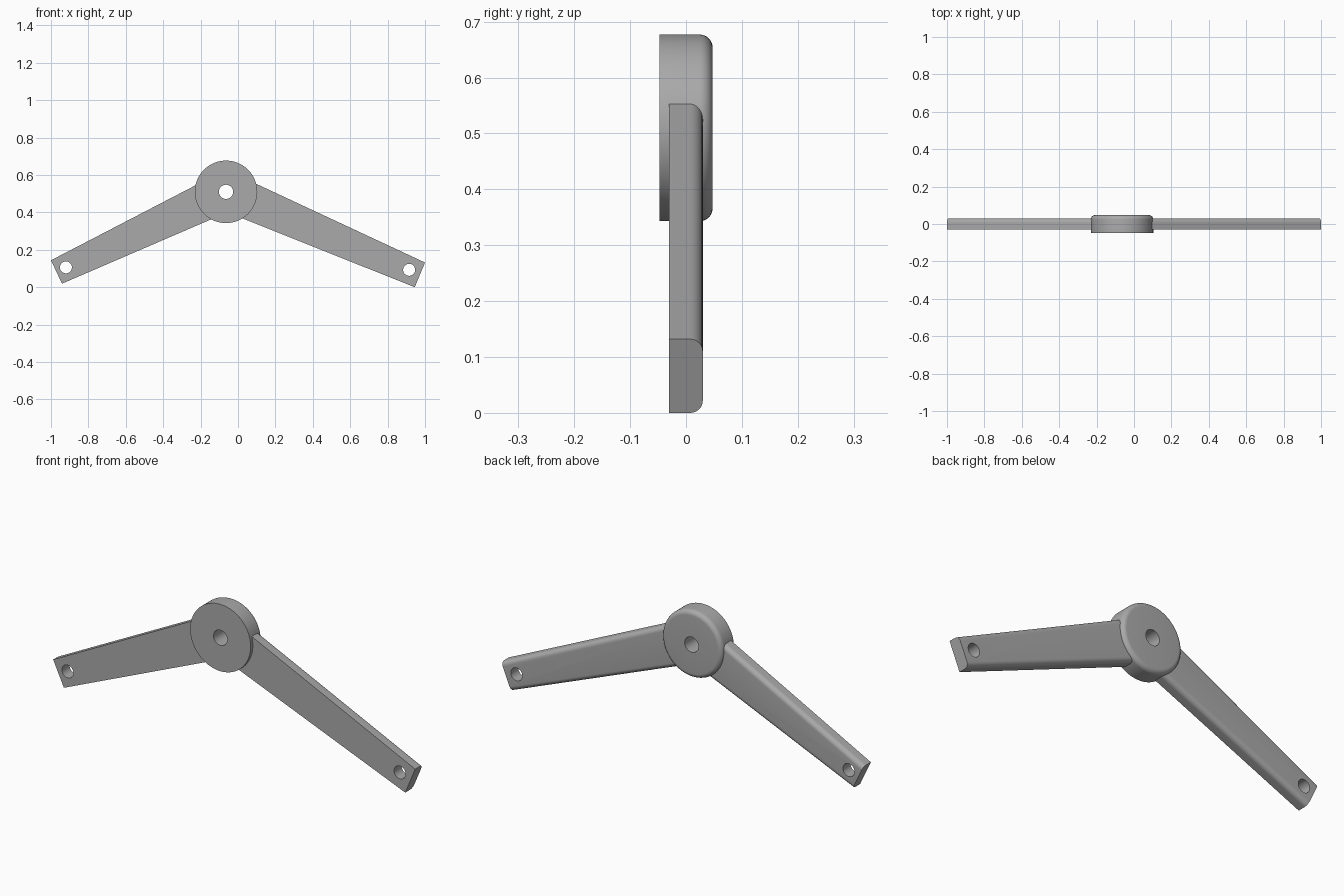
import bpy, bmesh, math
from mathutils import Vector, Matrix

if "Cube" in bpy.data.objects:
    bpy.data.objects.remove(bpy.data.objects["Cube"])

grey = bpy.data.materials.new("plain grey")
grey.use_nodes = True
COLOUR = (0.4, 0.4, 0.4, 1)
grey.diffuse_color = COLOUR
grey.node_tree.nodes["Principled BSDF"].inputs["Base Color"].default_value = COLOUR

HUB = Vector((-0.064, 0, 0.51))
FILLET = 0.023


def make_object(name, bm):
    bmesh.ops.recalc_face_normals(bm, faces=bm.faces)
    mesh = bpy.data.meshes.new(name)
    bm.to_mesh(mesh)
    bm.free()
    mesh.materials.append(grey)
    obj = bpy.data.objects.new(name, mesh)
    bpy.context.collection.objects.link(obj)
    return obj


def activate(obj):
    bpy.ops.object.select_all(action='DESELECT')
    obj.select_set(True)
    bpy.context.view_layer.objects.active = obj


def quarter_round(u, v, steps=8):
    """Points of a rounded corner, going from the +u side to the +v side."""
    angles = [math.pi / 2 * i / steps for i in range(steps + 1)]
    return [(u + FILLET * math.cos(a), v + FILLET * math.sin(a)) for a in angles]


# Hub: ring profile turned about the y axis, rounded on its back rim
def make_hub(radius, hole, half, segments=96):
    profile = [(hole, -half), (radius, -half)]
    profile += quarter_round(radius - FILLET, half - FILLET) + [(hole, half)]
    bm = bmesh.new()
    rings = []
    for i in range(segments):
        a = math.tau * i / segments
        rings.append([bm.verts.new(HUB + Vector((r * math.cos(a), y, r * math.sin(a))))
                      for r, y in profile])
    n = len(profile)
    for i, ring in enumerate(rings):
        other = rings[(i + 1) % segments]
        for j in range(n):
            k = (j + 1) % n
            bm.faces.new((ring[j], ring[k], other[k], other[j]))
    return make_object("hub", bm)


# Arm: tapered bar with two rounded back edges and a pin hole at the tip
def make_arm(name, tip_top, tip_low, root_top, root_low, hole, half=0.03):
    bm = bmesh.new()
    ends = []
    tips = [Vector((x, 0, z)) for x, z in (tip_top, tip_low)]
    roots = [Vector((x, 0, z)) for x, z in (root_top, root_low)]
    roots = [t.lerp(r, 1.05) for t, r in zip(tips, roots)]  # reach inside the hub
    for top, low in (tips, roots):
        middle, across = (top + low) / 2, (top - low).normalized()
        h = (top - low).length / 2
        corner = quarter_round(h - FILLET, half - FILLET)
        section = [(-h, -half), (h, -half)] + corner + [(-u, v) for u, v in reversed(corner)]
        ends.append([bm.verts.new(middle + across * u + Vector((0, v, 0))) for u, v in section])
    tip, root = ends
    n = len(tip)
    for j in range(n):
        k = (j + 1) % n
        bm.faces.new((tip[j], tip[k], root[k], root[j]))
    bm.faces.new(tip)
    bm.faces.new(root)
    arm = make_object(name, bm)

    # Pin hole
    bm = bmesh.new()
    bmesh.ops.create_cone(bm, cap_ends=True, segments=48, radius1=0.032, radius2=0.032, depth=0.3,
                          matrix=Matrix.Translation((hole[0], 0, hole[1]))
                          @ Matrix.Rotation(math.pi / 2, 4, 'X'))
    cutter = make_object("hole_cutter", bm)
    cutter.hide_render = True
    cut = arm.modifiers.new("pin hole", 'BOOLEAN')
    cut.operation = 'DIFFERENCE'
    cut.solver = 'EXACT'
    cut.object = cutter
    activate(arm)
    bpy.ops.object.modifier_apply(modifier=cut.name)
    bpy.data.objects.remove(cutter)
    return arm


parts = [
    make_hub(0.167, 0.038, 0.0475),
    make_arm("right_arm", (-1, 0.144), (-0.941, 0.019),
             (-0.227, 0.545), (-0.136, 0.366), (-0.92, 0.106)),
    make_arm("left_arm", (1, 0.132), (0.945, 0),
             (0.099, 0.552), (0.021, 0.369), (0.915, 0.093)),
]
for part in parts:
    activate(part)
    bpy.ops.object.shade_smooth_by_angle(angle=math.radians(30))
